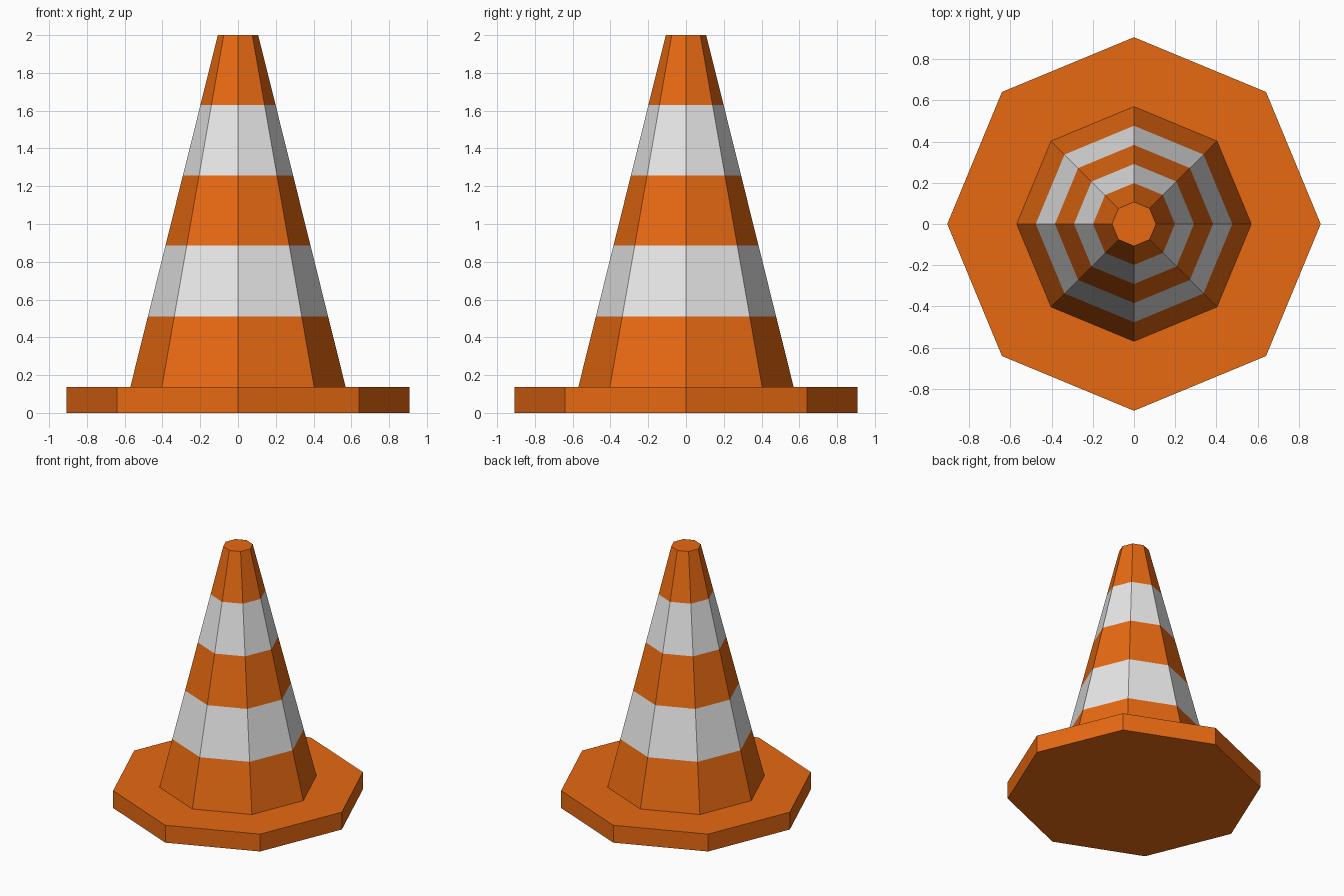
import bpy
import bmesh
from math import cos, sin, pi

SIDES = 8

cube = bpy.data.objects.get("Cube")
if cube:
    bpy.data.objects.remove(cube, do_unlink=True)


def make_material(name, rgb):
    mat = bpy.data.materials.new(name)
    mat.use_nodes = True
    mat.diffuse_color = (*rgb, 1)
    bsdf = next(n for n in mat.node_tree.nodes if n.type == 'BSDF_PRINCIPLED')
    bsdf.inputs["Base Color"].default_value = (*rgb, 1)
    return mat


orange = make_material("orange", (0.8, 0.143, 0.006))
white = make_material("white", (0.8, 0.8, 0.8))


def stacked_rings(name, profile, materials):
    """Closed octagonal solid from (radius, height) rings; bands alternate materials."""
    bm = bmesh.new()
    rings = [[bm.verts.new((r * cos(2 * pi * i / SIDES), r * sin(2 * pi * i / SIDES), z))
              for i in range(SIDES)] for r, z in profile]
    for band, (low, high) in enumerate(zip(rings, rings[1:])):
        for i in range(SIDES):
            j = (i + 1) % SIDES
            face = bm.faces.new((low[i], low[j], high[j], high[i]))
            face.material_index = band % len(materials)
    bm.faces.new(rings[0][::-1])
    bm.faces.new(rings[-1])
    mesh = bpy.data.meshes.new(name)
    bm.to_mesh(mesh)
    bm.free()
    for mat in materials:
        mesh.materials.append(mat)
    obj = bpy.data.objects.new(name, mesh)
    bpy.context.collection.objects.link(obj)
    return obj


# Flat octagonal foot
BASE_TOP = 0.137
stacked_rings("base", [(0.907, 0), (0.907, BASE_TOP)], [orange])

# Tapered body with two white bands
BOTTOM_RADIUS, TOP_RADIUS, TOP = 0.57, 0.107, 2.0
slope = (TOP_RADIUS - BOTTOM_RADIUS) / (TOP - BASE_TOP)
heights = [BASE_TOP, 0.51, 0.885, 1.257, 1.63, TOP]
stacked_rings("cone_body",
              [(BOTTOM_RADIUS + slope * (z - BASE_TOP), z) for z in heights],
              [orange, white])
